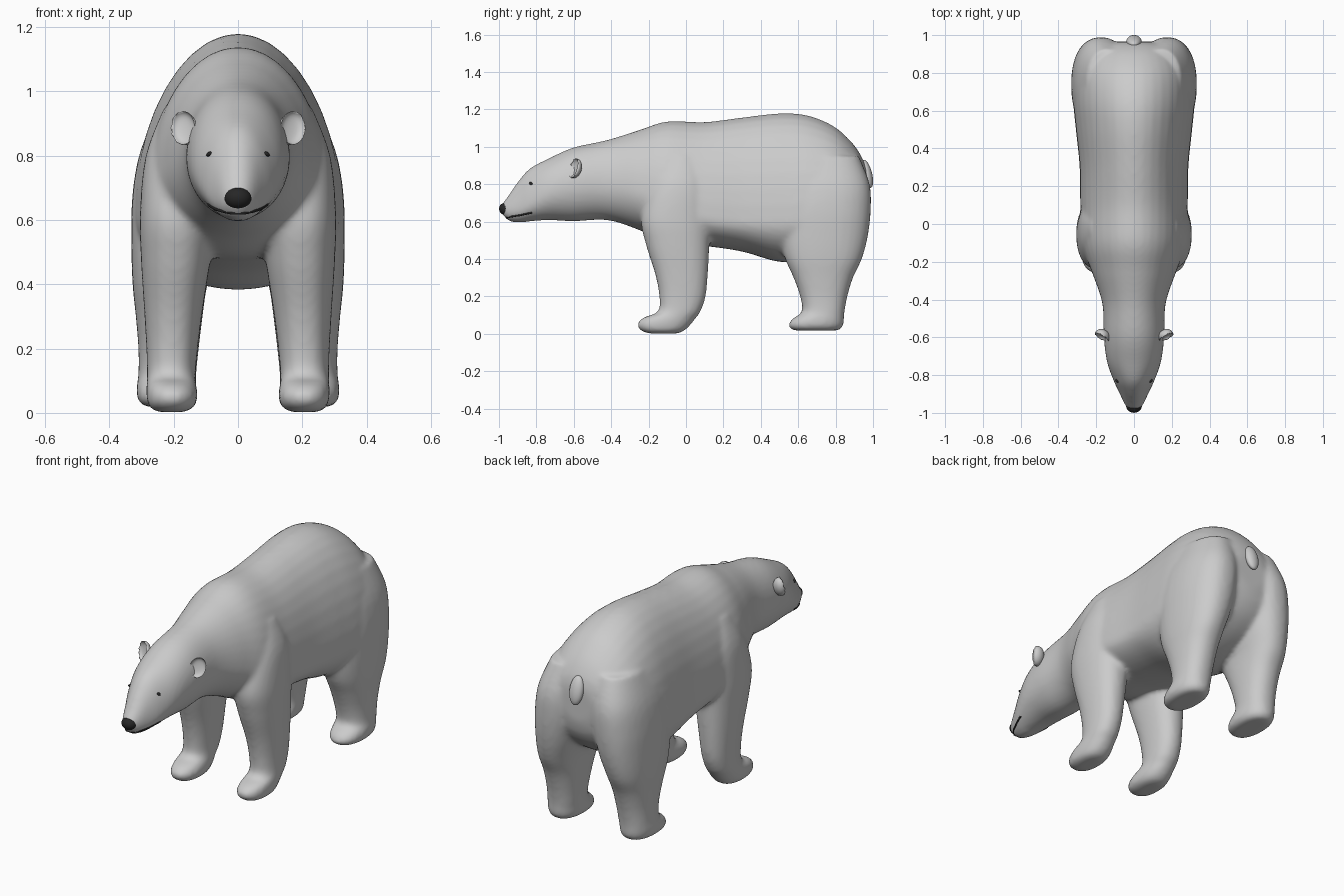
import bpy, bmesh
from math import cos, sin, pi, radians
from mathutils import Vector, Matrix
from mathutils.bvhtree import BVHTree

if "Cube" in bpy.data.objects:
    bpy.data.objects.remove(bpy.data.objects["Cube"])


def resample(keys, n=6):
    """Catmull-Rom interpolation of the key sections."""
    out = []
    for i in range(len(keys) - 1):
        p0, p1 = keys[max(i - 1, 0)], keys[i]
        p2, p3 = keys[i + 1], keys[min(i + 2, len(keys) - 1)]
        for k in range(n):
            t = k / n
            out.append([0.5 * (2 * b + (c - a) * t + (2 * a - 5 * b + 4 * c - d) * t * t
                               + (3 * b - a - 3 * c + d) * t ** 3)
                        for a, b, c, d in zip(p0, p1, p2, p3)])
    return out + [list(keys[-1])]


def loft(bm, rings):
    """Skin closed rings of points and cap both ends."""
    rows = [[bm.verts.new(p) for p in r] for r in rings]
    n = len(rows[0])
    for a, b in zip(rows, rows[1:]):
        for i in range(n):
            bm.faces.new((a[i], a[(i + 1) % n], b[(i + 1) % n], b[i]))
    bm.faces.new(rows[0])
    bm.faces.new(rows[-1])


def torso_ring(y, top, bot, wide, w, n=40):
    pts = []
    for i in range(n):
        a = 2 * pi * i / n
        h = top - wide if sin(a) > 0 else wide - bot
        pts.append((w * cos(a), y, wide + h * sin(a)))
    return pts


def leg_ring(side, z, y0, y1, x0, x1, n=32, e=0.88):
    pts = []
    for i in range(n):
        c, s = cos(2 * pi * i / n), sin(2 * pi * i / n)
        c = abs(c) ** e * (1 if c > 0 else -1)
        s = abs(s) ** e * (1 if s > 0 else -1)
        pts.append((side * ((x0 + x1) / 2 + (x1 - x0) / 2 * c), (y0 + y1) / 2 + (y1 - y0) / 2 * s, z))
    return pts


# Key sections: torso and head (y, top, bottom, widest height, half width)
TORSO = [(-.985, .69, .645, .667, .03), (-.95, .74, .605, .66, .052), (-.89, .825, .595, .67, .08),
         (-.83, .888, .602, .70, .108), (-.73, .94, .608, .76, .143), (-.6, .997, .602, .79, .16),
         (-.42, 1.037, .608, .80, .168), (-.25, 1.09, .555, .76, .225), (-.1, 1.136, .49, .68, .278),
         (.1, 1.133, .47, .62, .285), (.3, 1.157, .44, .60, .288), (.5, 1.179, .385, .60, .308),
         (.65, 1.168, .40, .61, .322), (.79, 1.11, .45, .63, .315), (.89, 1.02, .52, .68, .265),
         (.945, .935, .60, .74, .19), (.965, .87, .68, .78, .09)]
# Legs (z, front y, back y, inner x, outer x)
FRONT = [(.002, -.20, -.04, .165, .25), (.02, -.245, -.005, .135, .277), (.055, -.26, .03, .125, .285),
         (.088, -.225, .055, .13, .285), (.12, -.15, .078, .132, .283), (.2, -.143, .105, .125, .285),
         (.32, -.165, .117, .11, .292), (.48, -.215, .125, .085, .302), (.62, -.24, .13, .07, .305),
         (.8, -.19, .12, .06, .287), (.95, -.11, .06, .08, .23)]
REAR = [(.018, .58, .81, .165, .28), (.03, .555, .832, .14, .305), (.055, .55, .843, .13, .315),
        (.085, .575, .845, .13, .315), (.12, .62, .848, .13, .31), (.2, .61, .863, .122, .31),
        (.3, .575, .893, .11, .318), (.4, .53, .94, .095, .328), (.52, .50, .972, .06, .332),
        (.66, .49, .988, .03, .33), (.8, .51, .982, .025, .308), (.95, .56, .925, .03, .25)]


def new_object(name, bm):
    bmesh.ops.recalc_face_normals(bm, faces=bm.faces)
    me = bpy.data.meshes.new(name)
    bm.to_mesh(me)
    bm.free()
    me.shade_smooth()
    ob = bpy.data.objects.new(name, me)
    bpy.context.collection.objects.link(ob)
    return ob


# Body: torso, head and four legs fused into one skin
bm = bmesh.new()
loft(bm, [torso_ring(*k) for k in resample(TORSO)])
for side in (-1, 1):
    for keys in (FRONT, REAR):
        loft(bm, [leg_ring(side, *k) for k in resample(keys)])
body = new_object("bear_body", bm)
rm = body.modifiers.new("fuse", 'REMESH')
rm.mode = 'VOXEL'
rm.voxel_size = .012
rm.use_smooth_shade = True
sm = body.modifiers.new("soften", 'SMOOTH')
sm.factor = .5
sm.iterations = 10
bpy.context.view_layer.objects.active = body
body.select_set(True)
for m in ("fuse", "soften"):
    bpy.ops.object.modifier_apply(modifier=m)
body.data.shade_smooth()
surface = BVHTree.FromObject(body, bpy.context.evaluated_depsgraph_get())

dark = bpy.data.materials.new("dark_skin")
dark.diffuse_color = (.02, .02, .02, 1)
dark.use_nodes = True
dark.node_tree.nodes["Principled BSDF"].inputs["Base Color"].default_value = dark.diffuse_color


def ellipsoid(name, loc, radii, rot=(0, 0, 0), mat=None, cup=False):
    bm = bmesh.new()
    bmesh.ops.create_uvsphere(bm, u_segments=24, v_segments=16, radius=1)
    if cup:  # push the front half inward to hollow the ear
        for v in bm.verts:
            if v.co.y < 0:
                v.co.y = -.35 * v.co.y - .25 * (v.co.x ** 2 + v.co.z ** 2) ** 4
    m = Matrix.Translation(loc)
    for axis, a in zip("ZYX", reversed(rot)):
        m = m @ Matrix.Rotation(radians(a), 4, axis)
    bm.transform(m @ Matrix.Diagonal((*radii, 1)))
    ob = new_object(name, bm)
    if mat:
        ob.data.materials.append(mat)
    return ob


# Nose, tail, ears and eyes
ellipsoid("nose", (0, -.962, .667), (.042, .038, .034), (-20, 0, 0), dark)
ellipsoid("tail", (0, .968, .855), (.04, .027, .078), (14, 0, 0))
for side, label in ((-1, "right"), (1, "left")):
    ellipsoid(label + "_ear", (side * .168, -.595, .885), (.042, .036, .054),
              (-12, side * 15, side * 25), cup=True)
    eye = surface.find_nearest(Vector((side * .09, -.83, .805)))[0]
    ellipsoid(label + "_eye", eye, (.011, .009, .007), (0, side * 25, side * 40), dark)

# Mouth line laid on the muzzle
path = [(.075, -.82, .66), (.08, -.85, .645), (.07, -.89, .633), (.05, -.93, .628), (.02, -.96, .622)]
path += [(-x, y, z) for x, y, z in reversed(path)]
cu = bpy.data.curves.new("mouth", 'CURVE')
cu.dimensions = '3D'
cu.bevel_depth = .005
cu.bevel_resolution = 2
sp = cu.splines.new('POLY')
sp.points.add(len(path) - 1)
for p, co in zip(sp.points, path):
    p.co = (*surface.find_nearest(Vector(co))[0], 1)
cu.materials.append(dark)
bpy.context.collection.objects.link(bpy.data.objects.new("mouth", cu))
